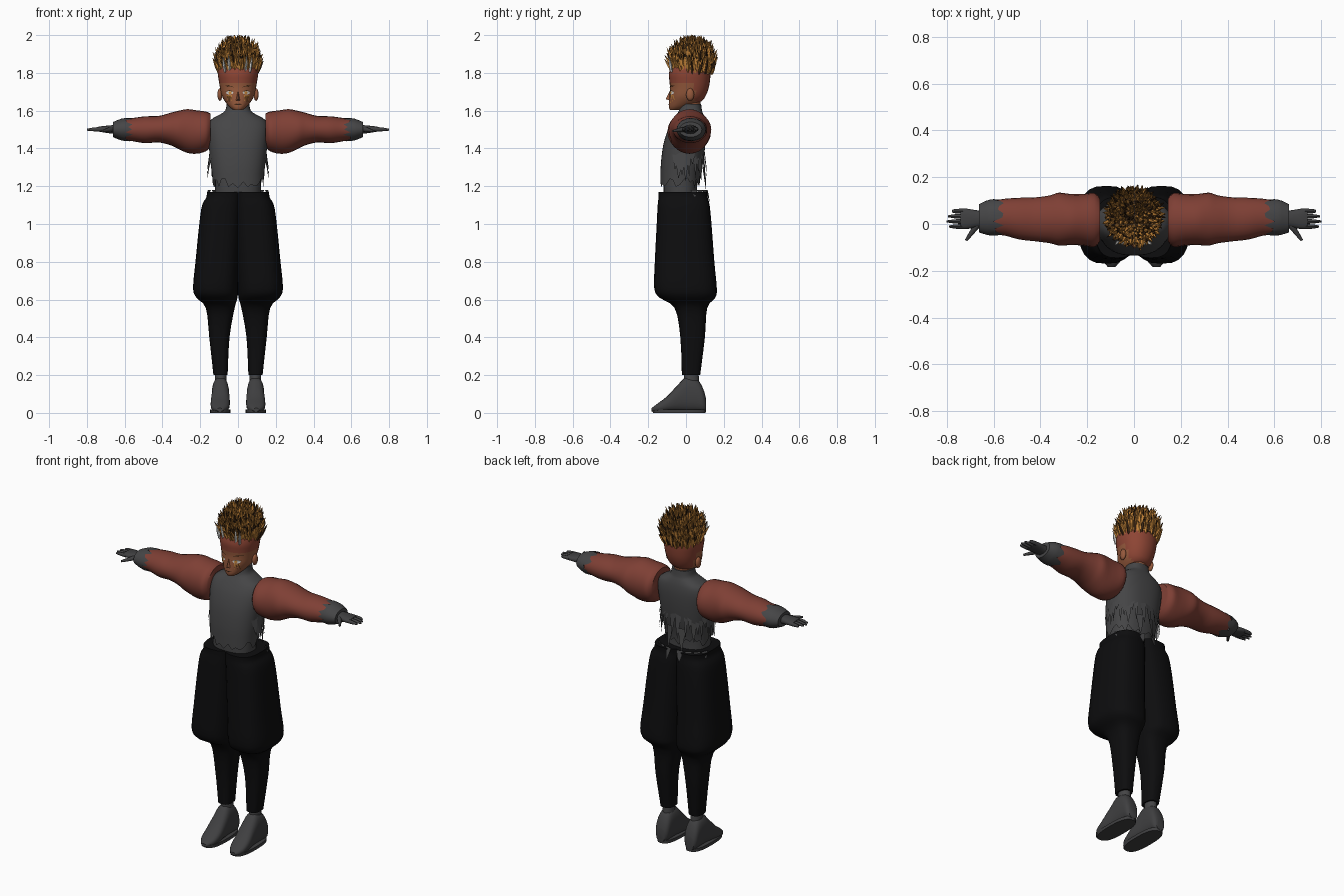
import bpy, bmesh, math, random
from mathutils import Vector
from mathutils.bvhtree import BVHTree

random.seed(4)
if "Cube" in bpy.data.objects:
    bpy.data.objects.remove(bpy.data.objects["Cube"])


def material(name, *rgb):
    m = bpy.data.materials.new(name)
    m.use_nodes = True
    m.diffuse_color = (*rgb, 1)
    m.node_tree.nodes["Principled BSDF"].inputs["Base Color"].default_value = (*rgb, 1)
    return m


RED = material("rust cloth", .21, .05, .035)
GREY = material("charcoal cloth", .06, .06, .062)
BOOT = material("dark leather", .05, .05, .052)
BLACK = material("black cloth", .004, .004, .0045)
SKIN = material("brown skin", .3, .1, .045)
SCALP = material("rust scalp", .27, .06, .035)
GOLD = material("golden hair", .55, .23, .04)
DARK = material("dark brown hair", .05, .022, .008)
SILVER = material("silver hair", .6, .6, .58)


def finish(name, bm, mats, mirror=False, smooth=True):
    mesh = bpy.data.meshes.new(name)
    bm.to_mesh(mesh)
    bm.free()
    for m in mats:
        mesh.materials.append(m)
    for p in mesh.polygons:
        p.use_smooth = smooth
    if smooth:
        mesh.set_sharp_from_angle(angle=math.radians(45))
    ob = bpy.data.objects.new(name, mesh)
    bpy.context.collection.objects.link(ob)
    if mirror:
        ob.modifiers.new("Mirror", "MIRROR").use_clip = False
    return ob


def smooth_rows(rings, steps):
    """Catmull-Rom interpolation between the given cross-sections."""
    r = [Vector(q) for q in rings]
    rows = []
    for i in range(len(r) - 1):
        a, b, c, d = r[max(i - 1, 0)], r[i], r[i + 1], r[min(i + 2, len(r) - 1)]
        for s in range(steps):
            t = s / steps
            rows.append(b + (c - a) * (.5 * t) + (2 * a - 5 * b + 4 * c - d) * (.5 * t * t)
                        + (3 * b - a - 3 * c + d) * (.5 * t ** 3))
    return rows + [r[-1]]


def loft(name, axis, rings, mats, sides=24, power=2.0, jag=0, steps=3, mirror=False, rule=None):
    """Each ring is (position, low u, high u, low v, high v)."""
    bm = bmesh.new()
    loops = []
    for i, (t, u0, u1, v0, v1) in enumerate(smooth_rows(rings, steps)):
        loop = []
        for k in range(sides):
            c, s = math.cos(math.tau * k / sides), math.sin(math.tau * k / sides)
            u = (u0 + u1) / 2 + (u1 - u0) / 2 * math.copysign(abs(c) ** (2 / power), c)
            v = (v0 + v1) / 2 + (v1 - v0) / 2 * math.copysign(abs(s) ** (2 / power), s)
            w = t + (jag * random.random() if i == 0 else 0)
            loop.append(bm.verts.new({"X": (w, u, v), "Y": (u, w, v), "Z": (u, v, w)}[axis]))
        loops.append(loop)
    for a, b in zip(loops, loops[1:]):
        for k in range(sides):
            n = (k + 1) % sides
            bm.faces.new((a[k], a[n], b[n], b[k]))
    if not jag:
        bm.faces.new(loops[0][::-1])
    bm.faces.new(loops[-1])
    bmesh.ops.recalc_face_normals(bm, faces=bm.faces)
    if rule:
        for f in bm.faces:
            f.material_index = rule(f.calc_center_median())
    return finish(name, bm, mats, mirror)


# Trousers: ballooned thighs gathered into slim calves
loft("trouser_legs", "Z", [
    (1.17, -.02, .165, -.145, .115), (1.14, -.02, .168, -.145, .115), (1.1, -.02, .19, -.15, .125),
    (1.0, -.015, .205, -.155, .135), (.8, -.005, .225, -.165, .15), (.66, 0, .238, -.168, .163),
    (.61, .003, .22, -.14, .155), (.555, .018, .17, -.06, .112), (.4, .045, .152, -.03, .1),
    (.2, .055, .13, -.022, .075)], [BLACK], power=2.8, mirror=True)

# Ankles, boots and soles
loft("ankles", "Z", [(.24, .063, .122, -.01, .065), (.15, .06, .122, -.01, .07)], [GREY], 16, mirror=True)
loft("boots", "Y", [
    (.105, .068, .122, .01, .08), (.09, .054, .134, .005, .13), (.06, .05, .137, .005, .175),
    (0, .048, .138, .005, .188), (-.04, .045, .14, .005, .152), (-.1, .043, .145, .005, .088),
    (-.15, .053, .138, .005, .05), (-.183, .08, .112, .008, .025)], [BOOT], 20, 2.5, mirror=True)
loft("soles", "Z", [(0, .04, .147, -.175, .104), (.018, .04, .147, -.18, .106)],
     [BOOT], 24, 2.6, steps=1, mirror=True)

# Undershirt, ragged shirt and high collar
loft("undershirt", "Z", [(1.12, -.12, .12, -.115, .06), (1.22, -.122, .122, -.12, .06),
                         (1.34, -.13, .13, -.115, .075)], [GREY], power=2.4)
loft("shirt", "Z", [
    (1.245, -.135, .135, -.135, .072), (1.32, -.145, .145, -.133, .09), (1.42, -.155, .155, -.12, .102),
    (1.5, -.16, .16, -.095, .105), (1.55, -.145, .145, -.068, .1), (1.58, -.095, .095, -.048, .092),
    (1.6, -.068, .068, -.038, .085), (1.635, -.06, .06, -.032, .08)],
    [GREY], 40, 2.4, jag=-.055)

# Loose tatters round the sides and back of the shirt and over the waistband
bm = bmesh.new()


def tatter(angle, rx, ry, z, width, length):
    out = Vector((math.cos(angle), math.sin(angle), 0))
    side = Vector((-out.y, out.x, 0)) * width / 2
    p = Vector((rx * out.x, ry * out.y - .015, z))
    drop = Vector((0, 0, -length))
    quad = [p - side, p + side, p + side * .6 + drop * .55 + out * .01, p + drop + out * .015]
    bm.faces.new([bm.verts.new(q) for q in quad])


for i in range(13):
    tatter(-.35 + i * .15, .15, .112, random.uniform(1.29, 1.4), random.uniform(.025, .05),
           random.uniform(.08, .15))
for i in range(4):
    tatter(.45 + i * .3, .168, .128, 1.18, .04, random.uniform(.03, .07))
finish("shirt_tatters", bm, [GREY], True, False)

# Puffed sleeves, torn cuffs and hands
loft("sleeves", "X", [
    (.145, -.075, .11, 1.41, 1.585), (.17, -.098, .132, 1.385, 1.595), (.22, -.092, .128, 1.372, 1.602),
    (.27, -.09, .128, 1.377, 1.608), (.32, -.092, .134, 1.4, 1.598), (.36, -.082, .122, 1.418, 1.588),
    (.42, -.074, .114, 1.432, 1.572), (.49, -.066, .112, 1.428, 1.57), (.55, -.05, .108, 1.437, 1.562),
    (.6, -.045, .1, 1.445, 1.555)], [RED], mirror=True)
loft("cuffs", "X", [(.605, -.05, .106, 1.438, 1.562), (.63, -.046, .1, 1.447, 1.553),
                    (.662, -.036, .084, 1.46, 1.54)], [GREY], 28, jag=-.055, steps=2, mirror=True)
loft("palms", "X", [(.64, -.01, .055, 1.475, 1.525), (.68, -.016, .06, 1.48, 1.522),
                    (.72, -.022, .066, 1.486, 1.518), (.742, -.018, .062, 1.49, 1.514)],
     [BOOT], 16, 2.4, mirror=True)
for i, (label, tip) in enumerate((("index", .79), ("middle", .8), ("ring", .795), ("little", .778))):
    y = -.011 + i * .022
    loft(label + "_fingers", "X", [(.725, y - .011, y + .011, 1.49, 1.513),
                                   (.765, y - .009, y + .009, 1.491, 1.511),
                                   (tip, y - .004, y + .004, 1.494, 1.504)], [BOOT], 8, mirror=True)
bm = bmesh.new()
path = Vector((.05, -.07, -.01))
turn = path.to_track_quat("Z", "Y").to_matrix().to_4x4()
turn.translation = (.692, -.035, 1.497)
bmesh.ops.create_cone(bm, cap_ends=True, segments=8, radius1=.015, radius2=.006,
                      depth=path.length, matrix=turn)
finish("thumbs", bm, [BOOT], True)

# Head: face below the hairline, rust scalp above and behind
head = loft("head", "Z", [
    (1.603, -.022, .022, -.085, -.035), (1.62, -.045, .045, -.091, .02), (1.65, -.07, .07, -.09, .082),
    (1.68, -.086, .086, -.088, .105), (1.72, -.095, .095, -.085, .12), (1.76, -.102, .102, -.088, .127),
    (1.8, -.107, .107, -.09, .13), (1.85, -.1, .1, -.072, .13), (1.89, -.05, .05, -.03, .09)],
    [SKIN, SCALP], 32, 2.15, rule=lambda c: int(c.z > 1.748 or c.y > .045))
loft("neck", "Z", [(1.56, -.05, .05, -.02, .07), (1.67, -.052, .052, -.025, .078)], [SKIN], 16)

bm = bmesh.new()
bmesh.ops.create_icosphere(bm, subdivisions=2, radius=1)
bmesh.ops.scale(bm, vec=(.013, .022, .034), verts=bm.verts)
bmesh.ops.translate(bm, vec=(.096, .022, 1.685), verts=bm.verts)
finish("ears", bm, [SKIN], True)
bm = bmesh.new()
tip, bridge = bm.verts.new((0, -.107, 1.661)), bm.verts.new((0, -.086, 1.705))
left, right = (bm.verts.new((x, -.084, 1.653)) for x in (.014, -.014))
for f in ((tip, bridge, right), (tip, left, bridge), (tip, right, left)):
    bm.faces.new(f)
finish("nose", bm, [SKIN])

# Face details laid onto the head as thin plates
tree = BVHTree.FromObject(head, bpy.context.evaluated_depsgraph_get())


def decal(name, outline, mat, lift=.003):
    bm = bmesh.new()
    mid = [sum(q) / len(outline) for q in zip(*outline)]
    verts = []
    for x, z in [mid, *outline]:
        hit = tree.ray_cast(Vector((x, -1, z)), Vector((0, 1, 0)))[0]
        verts.append(bm.verts.new((x, hit.y - lift, z)))
    ring = verts[1:]
    for a, b in zip(ring, ring[1:] + ring[:1]):
        bm.faces.new((verts[0], a, b))
    finish(name, bm, [mat], True, False)


def oval(x, z, rx, rz, n=10):
    return [(x + rx * math.cos(math.tau * i / n), z + rz * math.sin(math.tau * i / n)) for i in range(n)]


decal("eye_whites", oval(.044, 1.695, .02, .009), SILVER)
decal("irises", oval(.042, 1.695, .008, .009), GOLD, .005)
decal("lash_lines", [(.02, 1.7), (.044, 1.709), (.068, 1.702), (.044, 1.704)], DARK, .006)
decal("eyebrows", [(.015, 1.722), (.05, 1.735), (.078, 1.73), (.05, 1.729)], DARK, .004)
decal("mouth", [(0, 1.634), (.02, 1.635), (.02, 1.633), (0, 1.631)], DARK)
for i, x in enumerate((.036, .046, .056)):
    decal("cheek_streak_%d" % i, [(x - .004, 1.684), (x + .004, 1.684), (x + .001, 1.64 + i * .004)], GOLD)

# Hair: a rounded core covered with upswept spikes
loft("hair_core", "Z", [(1.8, -.1, .1, -.078, .128), (1.85, -.108, .108, -.075, .142),
                        (1.9, -.095, .095, -.06, .132), (1.935, -.055, .055, -.02, .09),
                        (1.945, -.015, .015, .02, .05)], [DARK], 20)
bm = bmesh.new()


def spike(base, direction, length, radius, mats):
    d = direction.normalized()
    side = d.orthogonal().normalized()
    other = d.cross(side)
    spin = random.random() * math.tau
    rings = []
    for t, w in ((-.15, .8), (.35, 1), (.75, .5)):
        rings.append([bm.verts.new(base + d * length * t + radius * w * (
            side * math.cos(spin + k * math.tau / 4) + other * math.sin(spin + k * math.tau / 4)))
            for k in range(4)])
    end = base + d * length
    end.z = min(end.z, 2)
    end = bm.verts.new(end)
    for k in range(4):
        n = (k + 1) % 4
        for a, b in zip(rings, rings[1:]):
            bm.faces.new((a[k], a[n], b[n], b[k])).material_index = mats[0]
        bm.faces.new((rings[2][k], rings[2][n], end)).material_index = mats[1]


COUNT = 380
for i in range(COUNT):
    h = (i + .5) / COUNT
    angle = i * math.pi * (3 - math.sqrt(5))
    r = math.sqrt(1 - h * h)
    normal = Vector((r * math.cos(angle), r * math.sin(angle), h))
    base = Vector((normal.x * .103, .033 + normal.y * .108, 1.8 + h * .14))
    lean = Vector((normal.x * .35, normal.y * .38, .9)) + Vector(
        [random.uniform(-.16, .16) for _ in range(3)])
    mats = (1, 1) if i % 8 == 0 else (0, 1 if i % 3 == 0 else 0)
    spike(base, lean, random.uniform(.055, .085), .0085, mats)
for x, z in ((-.07, 1.815), (-.045, 1.825), (.04, 1.82), (.065, 1.815)):
    spike(Vector((x, -.078, z)), Vector((x * 2, -.15, 1)), .075, .008, (2, 2))
finish("hair_spikes", bm, [GOLD, DARK, SILVER], smooth=False)
